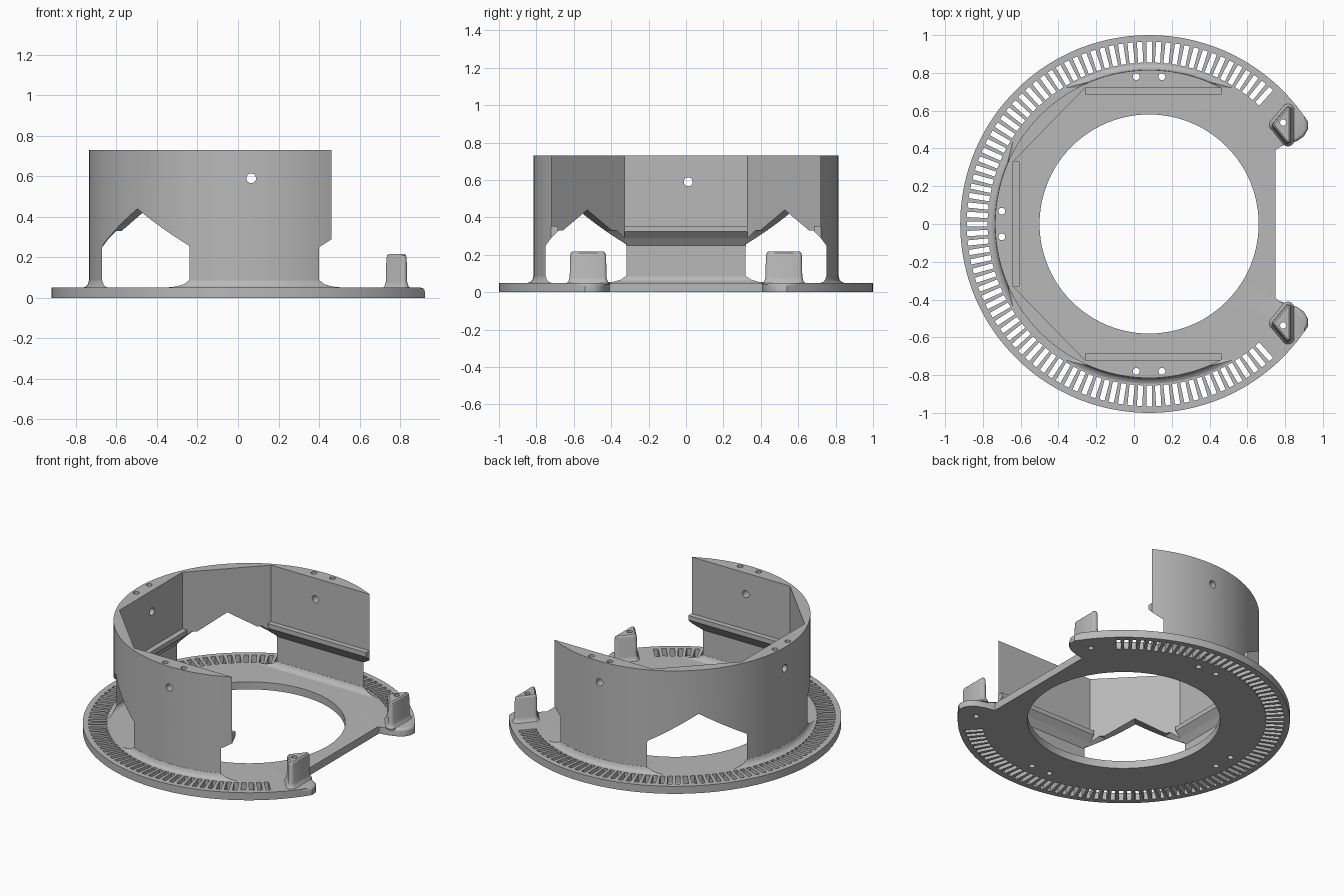
import bpy
import bmesh
from math import sin, cos, asin, acos, pi, radians, hypot, atan2
from mathutils import Matrix, Vector

if "Cube" in bpy.data.objects:
    bpy.data.objects.remove(bpy.data.objects["Cube"])

CX = 0.08                      # ring axis sits left of the model centre
R_WALL, FLAT, POST = 0.815, 0.72, 0.75
BASE, TOP = 0.05, 0.73

grey = bpy.data.materials.new("plain grey")
grey.use_nodes = True
grey.diffuse_color = (0.48, 0.48, 0.48, 1)
grey.node_tree.nodes["Principled BSDF"].inputs["Base Color"].default_value = (0.48, 0.48, 0.48, 1)


def add_loft(bm, rings, matrix=Matrix()):
    """Skin a stack of equal-length rings and cap both ends."""
    rows = [[bm.verts.new(matrix @ Vector(p)) for p in ring] for ring in rings]
    n = len(rows[0])
    for a, b in zip(rows, rows[1:]):
        for i in range(n):
            j = (i + 1) % n
            bm.faces.new((a[i], a[j], b[j], b[i]))
    bm.faces.new(rows[0][::-1])
    bm.faces.new(rows[-1])


def flat(points, z):
    return [(x, y, z) for x, y in points]


def circle(r, x=0, y=0, n=24):
    return [(x + r * cos(2 * pi * i / n), y + r * sin(2 * pi * i / n)) for i in range(n)]


def arc(r, a, b, n):
    return [(r * cos(a + (b - a) * i / n), r * sin(a + (b - a) * i / n)) for i in range(n + 1)]


def square(h):
    return [(-h, -h), (h, -h), (h, h), (-h, h)]


def finish(name, bm):
    bmesh.ops.recalc_face_normals(bm, faces=bm.faces)
    mesh = bpy.data.meshes.new(name)
    bm.to_mesh(mesh)
    bm.free()
    obj = bpy.data.objects.new(name, mesh)
    obj.location.x = CX
    bpy.context.collection.objects.link(obj)
    mesh.materials.append(grey)
    return obj


def activate(obj):
    bpy.ops.object.select_all(action='DESELECT')
    obj.select_set(True)
    bpy.context.view_layer.objects.active = obj


def cut(obj, *cutters):
    activate(obj)
    for cutter in cutters:
        mod = obj.modifiers.new("cut", 'BOOLEAN')
        mod.operation, mod.solver, mod.object = 'DIFFERENCE', 'EXACT', cutter
        bpy.ops.object.modifier_apply(modifier=mod.name)


def smooth(obj):
    activate(obj)
    bpy.ops.object.shade_smooth_by_angle(angle=radians(30))


# Base plate: open ring with two rounded ears
ear = [(0.84, 0.50), (0.82, 0.465), (0.785, 0.44), (0.73, 0.42), (0.67, 0.41)]
start = asin(0.54)
outline = ear[::-1] + arc(1, start, 2 * pi - start, 140) + [(x, -y) for x, y in ear]
bm = bmesh.new()
add_loft(bm, [flat(outline, 0), flat(outline, BASE)])
rim = [e for e in bm.edges if all(v.co.z > 0.01 for v in e.verts)
       and any(v.co.x > 0.68 or v.co.xy.length > 0.95 for v in e.verts)]
bmesh.ops.bevel(bm, geom=rim, offset=0.018, segments=3, profile=0.5, affect='EDGES')
plate = finish("base_plate", bm)

# Cutter: central opening and vent slots
bm = bmesh.new()
add_loft(bm, [flat(circle(0.58, n=96), -0.1), flat(circle(0.58, n=96), 0.2)])
for deg in range(48, 313, 3):
    slot = [(0.855, -0.014), (0.965, -0.014), (0.965, 0.014), (0.855, 0.014)]
    add_loft(bm, [flat(slot, -0.1), flat(slot, 0.2)], Matrix.Rotation(radians(deg), 4, 'Z'))
vents = finish("vent_cutter", bm)

# Cutter: vertical pin holes through walls, tabs and plate
bm = bmesh.new()
pins = [circle(0.017, 0.71, s * 0.537) for s in (-1, 1)]
for s in (-1, 1):
    pins += [circle(0.018, s * 0.068, 0.78), circle(0.018, s * 0.068, -0.78),
             circle(0.018, -0.78, s * 0.068)]
for p in pins:
    add_loft(bm, [flat(p, -0.1), flat(p, 1)])
pin_holes = finish("pin_cutter", bm)

# Upper wall: round outside, flat panels inside
a = asin(FLAT / R_WALL)
panels = [(-0.34, -FLAT), (-FLAT, -0.33), (-FLAT, 0.33), (-0.34, FLAT)]
section = arc(R_WALL, a, 2 * pi - a, 110) + panels
bm = bmesh.new()
add_loft(bm, [flat(section, 0.03), flat(section, TOP)])
wall = finish("curved_wall", bm)

# Cutter: square recess that thins the legs below the ledges
bm = bmesh.new()
add_loft(bm, [flat(square(h), z) for h, z in
              ((POST, -0.1), (POST, 0.25), (FLAT, 0.29), (0.68, 0.33))])
recess = finish("recess_cutter", bm)

# Cutter: two gabled windows on the diagonals
gable = [(-0.303, -0.1), (0.303, -0.1), (0.303, 0.257), (0, 0.44), (-0.303, 0.257)]
bm = bmesh.new()
for deg in (135, 225):
    add_loft(bm, [[(r, t, z) for t, z in gable] for r in (0.45, 1.1)],
             Matrix.Rotation(radians(deg), 4, 'Z'))
windows = finish("window_cutter", bm)

# Cutter: round holes across the panels
bm = bmesh.new()
hole_z = circle(0.024, 0, 0.59)
add_loft(bm, [[(x - 0.015, y, z) for x, z in hole_z] for y in (-1, 1)])
add_loft(bm, [[(x, y + 0.012, z) for y, z in hole_z] for x in (-1, -0.5)])
cross_holes = finish("cross_hole_cutter", bm)

cut(wall, recess, windows, cross_holes, pin_holes)
cut(plate, vents, pin_holes)
parts = [plate, wall]


# Flared feet where the legs meet the plate
def segment(r, d):
    half = acos(d / r)
    return arc(r, -half, half, 32)


sides = (("front", -90, -0.34, 0.382), ("left_end", 180, -0.33, 0.33), ("back", 90, -0.382, 0.34))
for label, deg, t0, t1 in sides:
    turn = Matrix.Rotation(radians(deg), 4, 'Z')
    bm = bmesh.new()
    rings = [flat(segment(R_WALL + f, POST - f), z) for f, z in
             ((0.03, 0.04), (0.03, 0.05), (0.015, 0.056), (0.006, 0.067), (0.001, 0.085))]
    add_loft(bm, rings, turn)
    foot = finish(label + "_foot", bm)
    cut(foot, pin_holes)
    # Inner ledge along each panel
    bm = bmesh.new()
    profile = [(0.721, 0.355), (0.685, 0.355), (0.685, 0.325), (0.721, 0.289)]
    add_loft(bm, [[(d, t, z) for d, z in profile] for t in (t0, t1)], turn)
    parts += [foot, finish(label + "_ledge", bm)]


# Triangular tabs on the ears
def rounded_triangle(r, s):
    corners = [(0.67, 0.525, 180), (0.735, 0.445, 290), (0.735, 0.602, 70)]
    pts = []
    for x, y, mid in corners:
        for k in range(-4, 5):
            t = radians(mid + k * 14)
            pts.append((x + r * cos(t), s * (y + r * sin(t))))
    return pts


for label, s in (("front", -1), ("back", 1)):
    bm = bmesh.new()
    add_loft(bm, [flat(rounded_triangle(r, s), z) for r, z in
                  ((0.034, 0.04), (0.034, 0.05), (0.026, 0.06), (0.02, 0.08),
                   (0.018, 0.195), (0.014, 0.21), (0.006, 0.217))])
    tab = finish(label + "_tab", bm)
    cut(tab, pin_holes)
    parts.append(tab)

for obj in parts:
    smooth(obj)
for cutter in (vents, pin_holes, recess, windows, cross_holes):
    bpy.data.objects.remove(cutter)
